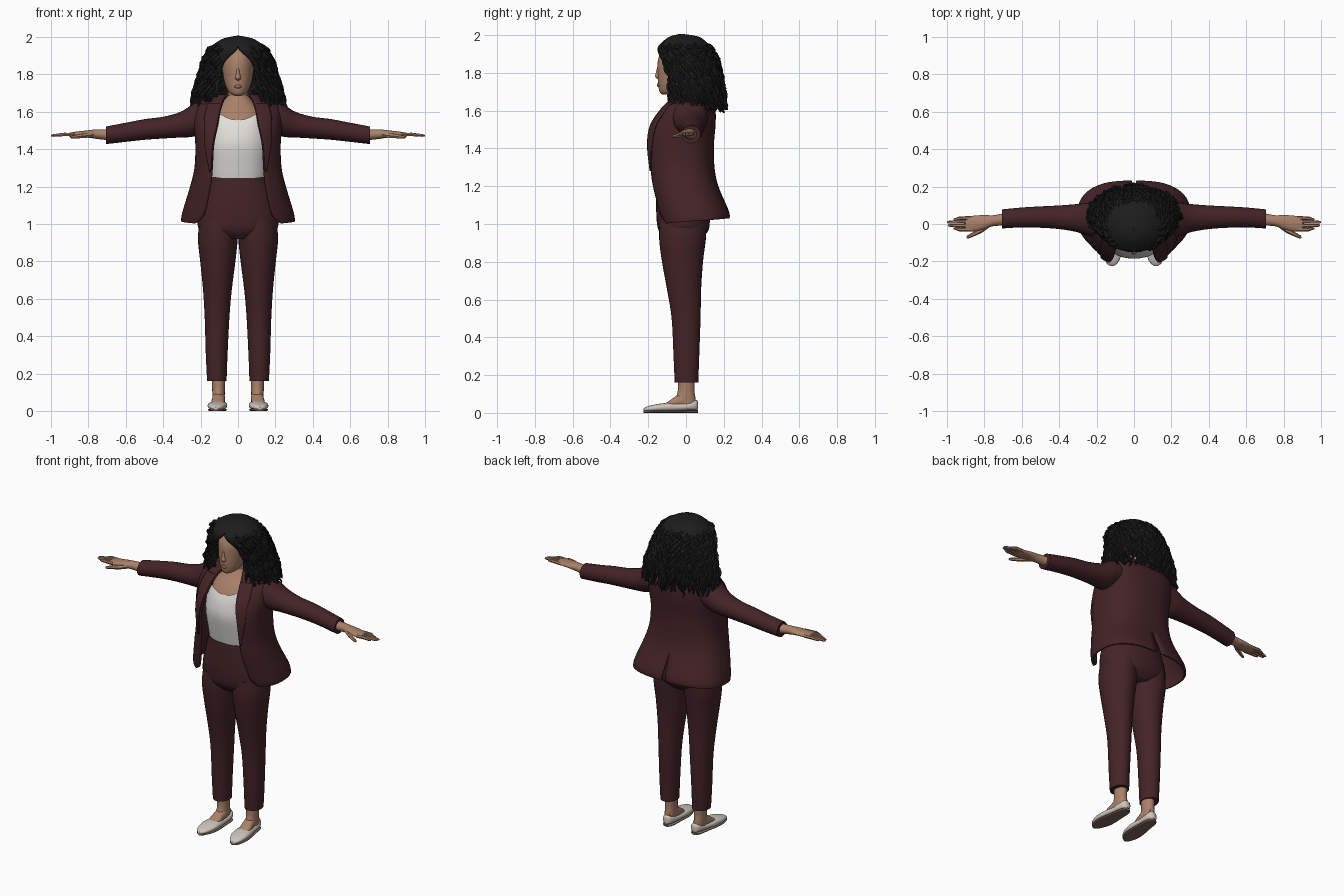
import bpy, bmesh, random
from math import sin, cos, pi, asin
from mathutils import Vector

random.seed(4)
if "Cube" in bpy.data.objects:
    bpy.data.objects.remove(bpy.data.objects["Cube"])


def material(name, r, g, b):
    m = bpy.data.materials.new(name)
    m.use_nodes = True
    m.diffuse_color = (r, g, b, 1)
    bsdf = m.node_tree.nodes["Principled BSDF"]
    bsdf.inputs["Base Color"].default_value = (r, g, b, 1)
    bsdf.inputs["Roughness"].default_value = 0.8
    return m


BURGUNDY = material("burgundy cloth", 0.058, 0.017, 0.02)
SKIN = material("skin", 0.40, 0.22, 0.14)
LIPS = material("lips", 0.30, 0.14, 0.10)
HAIR = material("black hair", 0.012, 0.012, 0.013)
WHITE = material("white top", 0.75, 0.74, 0.70)
SHOE = material("pale leather", 0.62, 0.57, 0.52)
SOLE = material("brown sole", 0.20, 0.13, 0.10)


def spline(rows, steps=5):
    """Smooth a short list of tuples with a Catmull-Rom curve."""
    out = []
    for i in range(len(rows) - 1):
        a, b, c, d = (rows[max(i - 1, 0)], rows[i], rows[i + 1],
                      rows[min(i + 2, len(rows) - 1)])
        for k in range(steps):
            t = k / steps
            out.append(tuple(q + 0.5 * t * (r - p + t * (2*p - 5*q + 4*r - s + t * (3*q - p - 3*r + s)))
                             for p, q, r, s in zip(a, b, c, d)))
    return out + [rows[-1]]


def power(v, p):
    return abs(v) ** p * (1 if v >= 0 else -1)


def ellipse(centre, u, v, p=1.0, n=32):
    c, u, v = Vector(centre), Vector(u), Vector(v)
    angles = [2 * pi * i / n for i in range(n)]
    return [c + u * power(cos(a), p) + v * power(sin(a), p) for a in angles]


def loft(name, rings, mat, closed=True, caps=True, mirror=False, thick=0):
    bm = bmesh.new()
    loops = [[bm.verts.new(p) for p in ring] for ring in rings]
    n = len(loops[0])
    for a, b in zip(loops, loops[1:]):
        for i in range(n if closed else n - 1):
            j = (i + 1) % n
            bm.faces.new((a[i], a[j], b[j], b[i]))
    if closed and caps:
        bm.faces.new(loops[0])
        bm.faces.new(loops[-1])
    bmesh.ops.recalc_face_normals(bm, faces=bm.faces)
    mesh = bpy.data.meshes.new(name)
    bm.to_mesh(mesh)
    bm.free()
    mesh.materials.append(mat)
    obj = bpy.data.objects.new(name, mesh)
    bpy.context.collection.objects.link(obj)
    if mirror:
        obj.modifiers.new("mirror", 'MIRROR').merge_threshold = 0.002
    if thick:
        mod = obj.modifiers.new("thickness", 'SOLIDIFY')
        mod.thickness, mod.offset = thick, 0
    return obj


def upright(name, rows, mat, x=0, p=1.0, **kw):
    """Loft of level rings: height, half width, front y, back y, optional x."""
    rings = [ellipse((r[4] if len(r) > 4 else x, (r[2] + r[3]) / 2, r[0]),
                     (r[1], 0, 0), (0, (r[3] - r[2]) / 2, 0), p) for r in spline(rows)]
    return loft(name, rings, mat, **kw)


def wrap(row, t, p, grow=0):
    """Point on an open garment or hair row, t = 0 at the front, pi at the back."""
    z, rx, yf, yb, edge, gap, lift = row
    turn = (1 - cos(t)) / 2
    return Vector(((rx + grow) * abs(sin(t)) ** p + gap * turn ** 8,
                   (yf + yb) / 2 - ((yb - yf) / 2 + grow) * power(cos(t), p),
                   z + lift * turn))


def start(row, p, extra=0):
    return asin(min(1, max(0, (row[4] + extra) / row[1])) ** (1 / p))


def shell(name, rows, mat, p, thick, grow=0, n=28, end=lambda r: pi):
    rings = []
    for r in rows:
        a, b = start(r, p), end(r)
        rings.append([wrap(r, a + (b - a) * i / n, p, grow) for i in range(n + 1)])
    return loft(name, rings, mat, closed=False, mirror=True, thick=thick)


def cords(name, paths, mat, mirror=False):
    """Round tapered strands; each path is a list of (point, radius)."""
    curve = bpy.data.curves.new(name, 'CURVE')
    curve.dimensions, curve.bevel_depth, curve.bevel_resolution = '3D', 1, 1
    curve.use_fill_caps = True
    for path in paths:
        s = curve.splines.new('POLY')
        s.points.add(len(path) - 1)
        for q, (co, radius) in zip(s.points, path):
            q.co, q.radius = (*co, 1), radius
    curve.materials.append(mat)
    obj = bpy.data.objects.new(name, curve)
    bpy.context.collection.objects.link(obj)
    bpy.ops.object.select_all(action='DESELECT')
    obj.select_set(True)
    bpy.context.view_layer.objects.active = obj
    bpy.ops.object.convert(target='MESH')
    if mirror:
        bpy.context.object.modifiers.new("mirror", 'MIRROR')


# Trousers
upright("trouser_legs", [(.16, .052, -.06, .065, .113), (.3, .058, -.066, .07, .114),
                         (.5, .066, -.076, .077, .112), (.65, .077, -.10, .08, .11),
                         (.8, .094, -.127, .09, .108), (.92, .106, -.142, .105, .108),
                         (1.02, .10, -.14, .11, .105)], BURGUNDY, mirror=True)
upright("trouser_hips", [(.92, .10, -.11, .08), (.97, .205, -.147, .12), (1.05, .212, -.157, .125),
                         (1.15, .188, -.157, .11), (1.25, .16, -.152, .095)], BURGUNDY, p=.9)
upright("waistband", [(1.215, .168, -.158, .10), (1.245, .162, -.156, .098)], BURGUNDY, p=.9)

# Top, with a neckline that rises to the sides
top = upright("sleeveless_top", [(1.22, .15, -.148, .08), (1.3, .162, -.165, .1), (1.42, .17, -.185, .1),
                                 (1.5, .165, -.172, .1), (1.555, .16, -.148, .1)], WHITE, p=.9, caps=False)
for v in top.data.vertices:
    v.co.z += max(0, v.co.z - 1.45) * 35 * min(abs(v.co.x), .11) ** 2

# Jacket: height, half width, front, back, opening, vent gap, hem lift
jacket = spline([(1.0, .298, -.14, .225, .225, .014, .03), (1.05, .292, -.155, .22, .18, .011, .02),
                 (1.2, .25, -.19, .165, .147, 0, 0), (1.3, .227, -.205, .145, .137, 0, 0),
                 (1.42, .222, -.215, .142, .13, 0, 0), (1.52, .23, -.19, .15, .11, 0, 0),
                 (1.6, .228, -.135, .15, .095, 0, 0), (1.65, .20, -.085, .13, .08, 0, 0),
                 (1.69, .10, -.04, .09, .062, 0, 0)])
shell("jacket_body", jacket, BURGUNDY, .8, .012)
shell("jacket_collar", [r for r in jacket if r[0] > 1.64], BURGUNDY, .8, .008, grow=.01)
shell("jacket_lapels", [r for r in jacket if 1.27 < r[0] < 1.66], BURGUNDY, .8, .007, grow=.01, n=6,
      end=lambda r: start(r, .8, .006 + .065 * min(1, (r[0] - 1.27) / .3)))

# Arms: x, y, z, half depth, half height
def along_x(name, rows, mat):
    loft(name, [ellipse(r[:3], (0, r[3], 0), (0, 0, r[4]), n=24) for r in spline(rows)], mat, mirror=True)


along_x("jacket_sleeves", [(.16, .03, 1.575, .085, .075), (.21, .022, 1.567, .092, .09),
                           (.25, .025, 1.55, .088, .085), (.31, .032, 1.53, .074, .068),
                           (.4, .036, 1.515, .063, .058), (.5, .037, 1.505, .057, .055),
                           (.6, .035, 1.49, .053, .051), (.705, .027, 1.474, .051, .047)], BURGUNDY)
along_x("hands", [(.67, .027, 1.475, .036, .03), (.75, .018, 1.48, .029, .026), (.8, .01, 1.481, .038, .02),
                  (.86, .002, 1.479, .042, .015), (.9, .002, 1.477, .037, .011)], SKIN)
fingers = []
for y, tip in ((-.03, .965), (-.009, .995), (.012, 1.0), (.031, .965)):
    fingers.append([((.87, y, 1.478), .011), ((.93, y, 1.479), .010),
                    ((tip - .012, y * .8, 1.473), .008), ((tip, y * .8, 1.472), .004)])
fingers.append([((.77, 0, 1.477), .013), ((.82, -.035, 1.472), .014), ((.86, -.056, 1.467), .011),
                ((.885, -.068, 1.464), .009), ((.895, -.073, 1.463), .004)])
cords("fingers", fingers, SKIN, mirror=True)

# Neck, chest and head
upright("chest", [(1.45, .15, -.16, .1), (1.54, .148, -.147, .1), (1.6, .13, -.112, .1),
                  (1.65, .085, -.07, .08), (1.69, .05, -.047, .06)], SKIN, p=.95)
upright("neck", [(1.6, .065, -.06, .065), (1.66, .055, -.052, .06), (1.75, .05, -.05, .05)], SKIN)
upright("head", [(1.685, .015, -.125, -.085), (1.70, .045, -.14, -.02), (1.74, .067, -.147, .03),
                 (1.80, .081, -.15, .07), (1.87, .085, -.148, .085), (1.93, .07, -.12, .07),
                 (1.965, .03, -.06, .03)], SKIN)
upright("nose", [(1.768, .008, -.15, -.13), (1.78, .018, -.163, -.12), (1.80, .012, -.16, -.12),
                 (1.84, .007, -.15, -.13)], SKIN)
upright("lips", [(1.724, .008, -.148, -.12), (1.733, .024, -.153, -.11), (1.746, .008, -.151, -.12)], LIPS)

# Hair: a smooth cap with loose wavy locks over it
hair = spline([(2.0, .002, -.03, -.026, 0, 0, 0), (1.985, .075, -.085, .065, 0, 0, 0),
               (1.95, .132, -.13, .11, 0, 0, 0), (1.92, .155, -.145, .135, .018, 0, 0),
               (1.86, .18, -.13, .16, .075, 0, 0), (1.78, .2, -.10, .175, .093, 0, 0),
               (1.70, .222, -.095, .185, .11, 0, 0), (1.59, .235, -.10, .195, .12, 0, 0)])
shell("hair_cap", [r for r in hair if r[0] > 1.66], HAIR, 1, .014)
locks = []
for k in range(300):
    side = 1 if k % 2 else -1
    begin = random.randint(9, 24)
    stop = random.uniform(1.585, 1.68)
    a = start(hair[-1], 1) + random.random() ** .9 * (pi - start(hair[-1], 1))
    phase, wave = random.uniform(0, 6), random.uniform(.006, .014)
    width, out = random.uniform(.007, .013), random.uniform(0, .018)
    rows = [r for r in hair[begin:] if r[0] > stop]
    path = []
    for i, r in enumerate(rows):
        f = i / max(1, len(rows) - 1)
        co = wrap(r, max(a, start(r, 1)), 1, out * f)
        co += Vector((cos(phase + i * 1.1), sin(phase + i * 1.1), 0)) * wave
        path.append(((co.x * side, co.y, co.z), width * (.35 if f > .99 else 1 - .3 * f)))
    if len(path) > 2:
        locks.append(path)
cords("hair_locks", locks, HAIR)

# Feet: y, x, half width, top, bottom
def along_y(name, rows, mat, p):
    loft(name, [ellipse((x, y, (t + b) / 2), (w, 0, 0), (0, 0, (t - b) / 2), p, 24)
                for y, x, w, t, b in spline(rows, 4)], mat, mirror=True)


shoe = [(-.225, .118, .008, .022, .01), (-.205, .117, .032, .034, .008), (-.15, .112, .05, .047, .008),
        (-.09, .108, .05, .053, .008), (-.03, .104, .042, .05, .012), (.02, .101, .037, .058, .014),
        (.052, .1, .028, .068, .014), (.064, .1, .012, .06, .018)]
along_y("shoes", shoe, SHOE, .75)
along_y("shoe_soles", [(y, x, w * .97, .014, 0) for y, x, w, t, b in shoe], SOLE, .6)
along_y("insteps", [(-.115, .109, .03, .045, .02), (-.09, .108, .036, .063, .02), (-.05, .105, .035, .09, .02),
                    (0, .102, .032, .115, .02), (.045, .1, .02, .09, .02)], SKIN, .9)
upright("ankles", [(.03, .03, -.045, .054), (.08, .033, -.052, .05), (.12, .034, -.043, .045),
                   (.2, .038, -.042, .048)], SKIN, x=.104, mirror=True)

# Smooth shading with sharp rims kept
bpy.ops.object.select_all(action='DESELECT')
for obj in bpy.context.collection.objects:
    if obj.type == 'MESH':
        obj.select_set(True)
        bpy.context.view_layer.objects.active = obj
bpy.ops.object.shade_smooth_by_angle(angle=.8)
